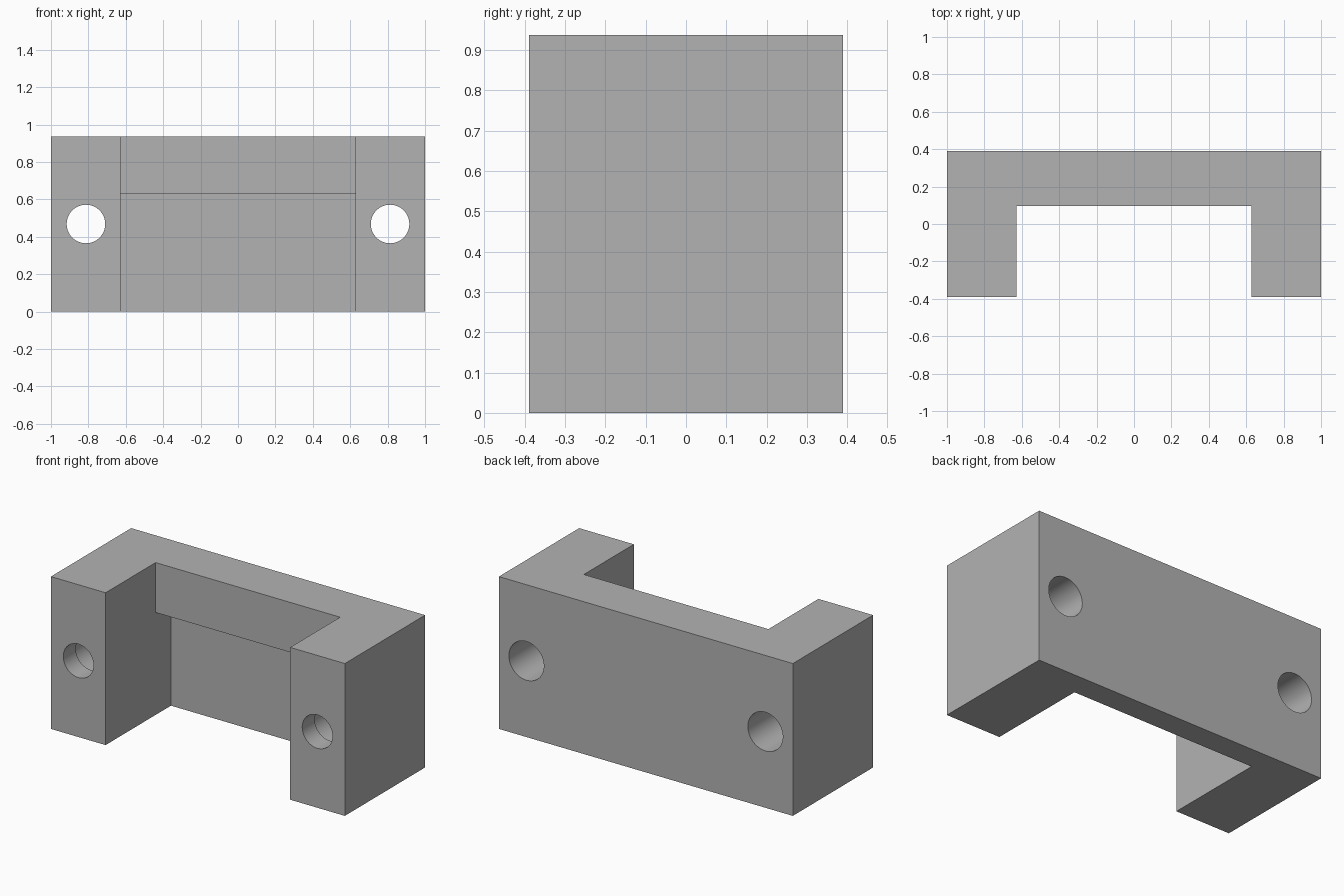
import bpy
import bmesh
from math import radians
from mathutils import Matrix, Vector

cube = bpy.data.objects.get("Cube")
if cube:
    bpy.data.objects.remove(cube, do_unlink=True)

# Main dimensions
HEIGHT = 0.937
HALF_DEPTH = 0.39
HALF_POCKET = 0.628
HOLE_X, HOLE_Z = 0.813, HEIGHT / 2

grey = bpy.data.materials.new("plain_grey")
grey.use_nodes = True
grey.diffuse_color = (0.45, 0.45, 0.45, 1)
grey.node_tree.nodes["Principled BSDF"].inputs["Base Color"].default_value = grey.diffuse_color


def add_object(name, bm):
    bmesh.ops.recalc_face_normals(bm, faces=bm.faces)
    mesh = bpy.data.meshes.new(name)
    bm.to_mesh(mesh)
    bm.free()
    mesh.materials.append(grey)
    obj = bpy.data.objects.new(name, mesh)
    bpy.context.collection.objects.link(obj)
    return obj


def prism(name, profile, half_width):
    """Extrude a (y, z) side profile across x."""
    bm = bmesh.new()
    face = bm.faces.new([bm.verts.new((-half_width, y, z)) for y, z in profile])
    result = bmesh.ops.extrude_face_region(bm, geom=[face])
    verts = [v for v in result["geom"] if isinstance(v, bmesh.types.BMVert)]
    bmesh.ops.translate(bm, verts=verts, vec=Vector((2 * half_width, 0, 0)))
    return add_object(name, bm)


def bore(name, x, radius, y_start, y_end):
    """Cylinder along y."""
    bm = bmesh.new()
    place = Matrix.Translation((x, (y_start + y_end) / 2, HOLE_Z)) @ Matrix.Rotation(radians(90), 4, "X")
    bmesh.ops.create_cone(bm, cap_ends=True, segments=64, radius1=radius, radius2=radius,
                          depth=y_end - y_start, matrix=place)
    return add_object(name, bm)


# Solid block
block = prism("bracket_body", [(-HALF_DEPTH, 0), (HALF_DEPTH, 0),
                               (HALF_DEPTH, HEIGHT), (-HALF_DEPTH, HEIGHT)], 1)

# Front pocket, cut deeper below the upper lip
cutters = [prism("pocket_cutter", [(-0.6, -0.2), (0.245, -0.2), (0.245, 0.63),
                                   (0.096, 0.63), (0.096, 1.2), (-0.6, 1.2)], HALF_POCKET)]

# Stepped screw holes: narrow at the front, wide from the back
for side, x in (("left", HOLE_X), ("right", -HOLE_X)):
    cutters.append(bore(side + "_narrow_hole_cutter", x, 0.103, -0.6, 0.2))
    cutters.append(bore(side + "_wide_hole_cutter", x, 0.119, -0.268, 0.6))

for cutter in cutters:
    cutter.hide_render = True
    cut = block.modifiers.new(cutter.name, "BOOLEAN")
    cut.operation = "DIFFERENCE"
    cut.solver = "EXACT"
    cut.object = cutter

# Apply the cuts and discard the cutters
bpy.ops.object.select_all(action="DESELECT")
block.select_set(True)
bpy.context.view_layer.objects.active = block
for cutter in cutters:
    bpy.ops.object.modifier_apply(modifier=cutter.name)
for cutter in cutters:
    bpy.data.objects.remove(cutter, do_unlink=True)

bpy.ops.object.shade_smooth_by_angle(angle=radians(30))
